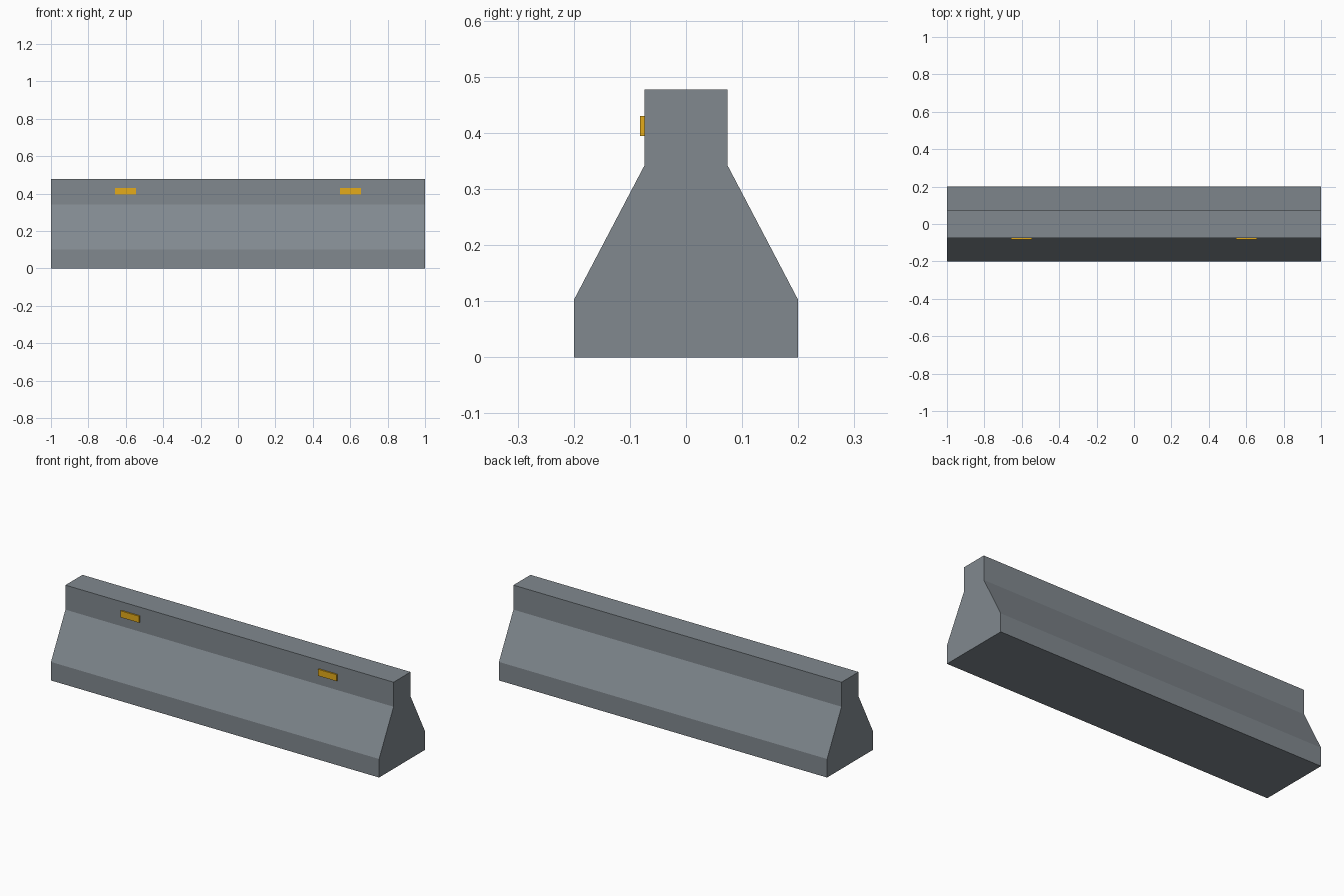
import bpy
import bmesh

cube = bpy.data.objects.get("Cube")
if cube:
    bpy.data.objects.remove(cube, do_unlink=True)


def make_material(name, rgb):
    mat = bpy.data.materials.new(name)
    mat.use_nodes = True
    color = (*rgb, 1.0)
    mat.diffuse_color = color
    mat.node_tree.nodes["Principled BSDF"].inputs["Base Color"].default_value = color
    return mat


def add_object(name, bm, mat):
    bmesh.ops.recalc_face_normals(bm, faces=bm.faces)
    mesh = bpy.data.meshes.new(name)
    bm.to_mesh(mesh)
    bm.free()
    mesh.materials.append(mat)
    obj = bpy.data.objects.new(name, mesh)
    bpy.context.collection.objects.link(obj)
    return obj


concrete = make_material("concrete grey", (0.22, 0.25, 0.275))
amber = make_material("reflector amber", (0.78, 0.41, 0.01))

# Barrier body: mirrored half profile extruded along its length
half = [(0.2, 0), (0.2, 0.102), (0.074, 0.342), (0.074, 0.477)]
profile = half + [(-y, z) for y, z in reversed(half)]
bm = bmesh.new()
end = bm.faces.new([bm.verts.new((-1, y, z)) for y, z in profile])
grown = bmesh.ops.extrude_face_region(bm, geom=[end], use_keep_orig=True)
moved = [v for v in grown["geom"] if isinstance(v, bmesh.types.BMVert)]
bmesh.ops.translate(bm, verts=moved, vec=(2, 0, 0))
add_object("barrier_body", bm, concrete)

# Two reflectors on the front of the upper wall
for side, sign in (("left", 1), ("right", -1)):
    bm = bmesh.new()
    bmesh.ops.create_cube(bm, size=1)
    bmesh.ops.scale(bm, verts=bm.verts, vec=(0.113, 0.008, 0.036))
    bmesh.ops.translate(bm, verts=bm.verts, vec=(sign * 0.602, -0.078, 0.412))
    add_object("reflector_" + side, bm, amber)
